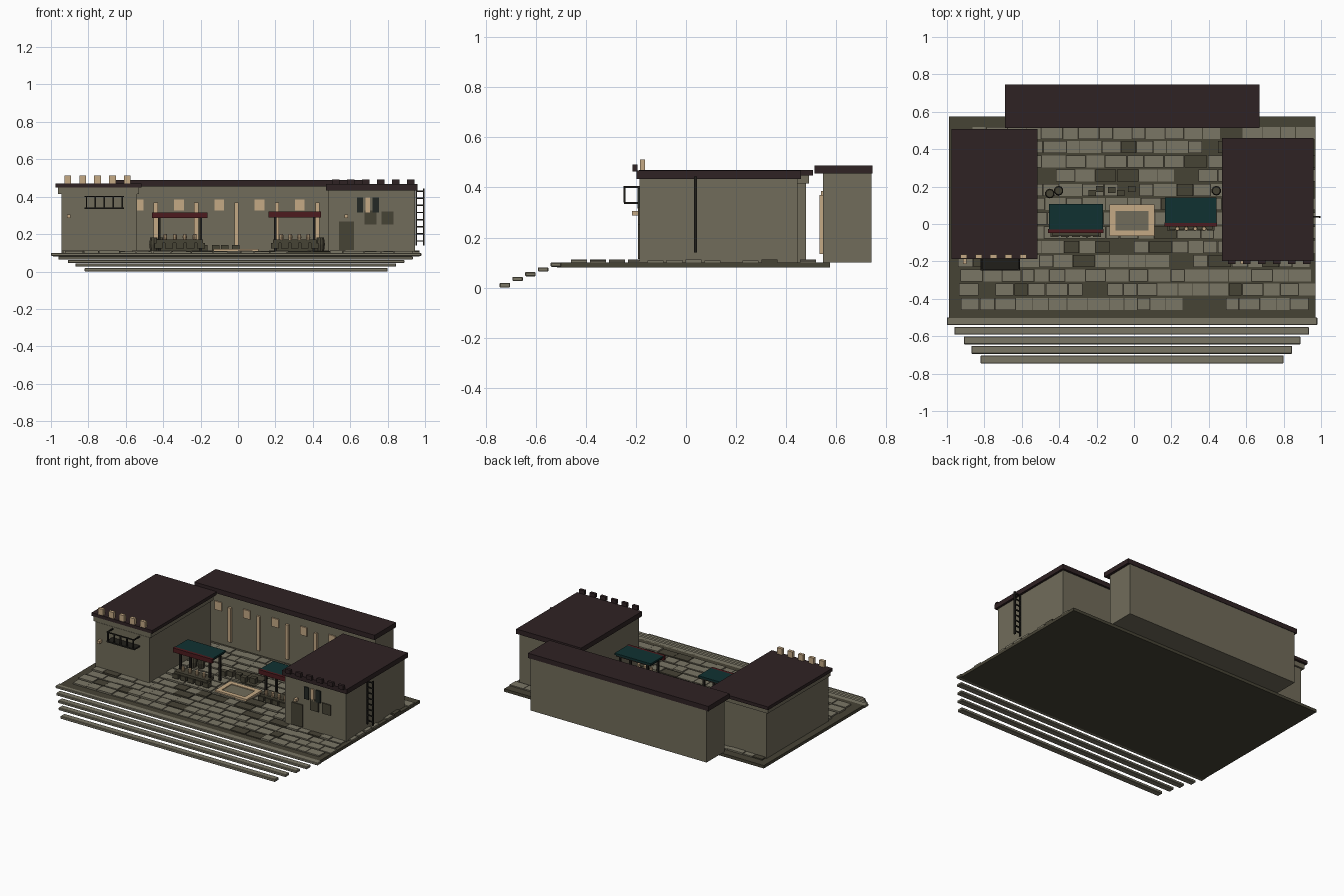
import bpy, bmesh, random
from mathutils import Matrix, Vector

if "Cube" in bpy.data.objects:
    bpy.data.objects.remove(bpy.data.objects["Cube"])
random.seed(4)


def mat(name, *rgb):
    m = bpy.data.materials.new(name)
    m.diffuse_color = (*rgb, 1)
    m.use_nodes = True
    m.node_tree.nodes["Principled BSDF"].inputs["Base Color"].default_value = m.diffuse_color
    return m


STONE = mat("light stone", .195, .18, .13)
WALL = mat("wall plaster", .165, .15, .103)
DARK = mat("dark stone", .062, .056, .036)
ROOF = mat("roof brown", .028, .016, .017)
CREAM = mat("cream", .56, .40, .235)
TEAL = mat("teal cloth", .005, .031, .031)
RED = mat("red cloth", .075, .011, .013)
IRON = mat("black iron", .014, .013, .010)
SHUT = mat("shutter green", .017, .022, .018)


def boxes(name, mats, items):
    """One object from boxes (x0, x1, y0, y1, z0, z1[, material index])."""
    bm = bmesh.new()
    for it in items:
        x0, x1, y0, y1, z0, z1 = it[:6]
        m = Matrix.Translation(((x0+x1)/2, (y0+y1)/2, (z0+z1)/2)) @ Matrix.Diagonal((x1-x0, y1-y0, z1-z0, 1))
        r = bmesh.ops.create_cube(bm, size=1, matrix=m)
        for f in {f for v in r["verts"] for f in v.link_faces}:
            f.material_index = it[6] if len(it) > 6 else 0
    return finish(name, bm, mats)


def finish(name, bm, mats):
    me = bpy.data.meshes.new(name)
    bm.to_mesh(me)
    bm.free()
    for m in (mats if isinstance(mats, list) else [mats]):
        me.materials.append(m)
    ob = bpy.data.objects.new(name, me)
    bpy.context.collection.objects.link(ob)
    return ob


def barrel(name, x, y, r, z0, z1, m):
    bm = bmesh.new()
    h = (z1 - z0) / 2
    for a, b, c in ((.8, 1, z0 + h / 2), (1, .8, z0 + 1.5 * h)):
        bmesh.ops.create_cone(bm, cap_ends=True, segments=10, radius1=r*a, radius2=r*b,
                              depth=h, matrix=Matrix.Translation((x, y, c)))
    return finish(name, bm, m)


# Front steps
for i, (x0, x1, z) in enumerate([(-.82, .80, 0), (-.87, .845, .024), (-.91, .89, .043),
                                 (-.96, .935, .062), (-1, .98, .081)]):
    y = -.745 + i * .051
    s = boxes(f"step_{i+1}", STONE, [(x0, x1, y, y + .042, z + .002 * (i > 0), z + .019)])
    b = s.modifiers.new("bevel", 'BEVEL')
    b.width, b.segments = .003, 1

# Terrace slab and paving
boxes("terrace", DARK, [(-.99, .97, -.515, .575, .08, .10)])
tiles = []
for row in range(13):
    y = .487 - row * .0762
    x = -.945 + random.uniform(0, .03)
    while x < .93:
        w = min(random.uniform(.065, .125), .97 - x)
        tiles.append((x, x + w, y - .032, y + .032, .099, random.uniform(.105, .112),
                      1 if random.random() < .16 else 0))
        x += w + .004
boxes("paving", [STONE, DARK], tiles)

# Buildings
boxes("left_wing_walls", WALL, [(-.945, -.54, -.185, .48, .10, .415)])
boxes("left_wing_cornice", WALL, [(-.962, -.53, -.183, .492, .415, .45)])
boxes("left_wing_roof", ROOF, [(-.975, -.517, -.187, .508, .448, .47)])
boxes("right_wing_walls", WALL, [(.485, .945, -.185, .445, .10, .436)])
boxes("right_wing_roof", ROOF, [(.47, .96, -.197, .46, .434, .467)])
boxes("rear_hall_walls", WALL, [(-.675, .655, .548, .742, .10, .457)])
boxes("rear_hall_roof", ROOF, [(-.69, .672, .514, .745, .455, .488)])

# Rear hall pilasters and windows
boxes("hall_pilasters", CREAM, [(x - .011, x + .011, .533, .55, .135, .37)
                                for x in (-.44 + .2165 * i for i in range(5))])
boxes("hall_windows", CREAM, [(x - .026, x + .026, .54, .55, .327, .385)
                              for x in (-.53 + .2150 * i for i in range(5))])

# Roof edge blocks
boxes("left_roof_blocks", CREAM, [(x - .018, x + .018, -.184, -.163, .468, .512)
                                  for x in (-.91 + .0795 * i for i in range(5))])
boxes("right_roof_blocks", ROOF, [(x - .02, x + .02, -.213, -.193, .464, .492)
                                  for x in (.523 + .08 * i for i in range(6))])

# Balcony on the left wing
rail = [(-.82, -.61, -.247, -.185, .333, .342), (-.82, -.61, -.248, -.242, .398, .405)]
rail += [(x - .004, x + .004, -.249, -.241, .34, .405) for x in (-.81 + .0475 * i for i in range(5))]
rail += [(x - .004, x + .004, -.245, -.185, .398, .405) for x in (-.815, -.615)]
boxes("balcony", IRON, rail)

# Wall lamps
for n, x in (("left", -.905), ("right", .578)):
    boxes(n + "_lamp", CREAM, [(x - .009, x + .009, -.215, -.183, .287, .305)])

# Right wing door, shutters and panels
boxes("door", DARK, [(.54, .62, -.192, -.184, .115, .267)])
boxes("shutters", SHUT, [(.635, .667, -.193, -.184, .315, .397), (.72, .755, -.193, -.184, .315, .397)])
boxes("window", CREAM, [(.682, .705, -.192, -.184, .315, .395)])
boxes("wall_panels", DARK, [(.677, .74, -.192, -.184, .25, .325), (.768, .832, -.192, -.184, .25, .322)])

# Ladder on the right side
boxes("ladder", IRON, [(x - .004, x + .004, .032, .044, .14, .443) for x in (.952, .994)]
      + [(.95, .995, .034, .042, z, z + .007) for z in (.16 + .038 * i for i in range(8))])


# Market stalls
def stall(name, x0, x1, y0, y1, z, cups):
    w = x1 - x0
    boxes(name + "_canopy", TEAL, [(x0, x1, y0, y1, z, z + .012)])
    boxes(name + "_canopy_frame", IRON, [(x0 + .008, x1 - .008, y0 + .01, y1 - .005, z - .01, z)])
    boxes(name + "_valance", RED, [(x0 - .004, x1 + .003, y0 - .018, y0 + .002, z - .018, z + .012)])
    boxes(name + "_posts", IRON, [(x - .007, x + .007, y - .006, y + .006, .10, z)
                                  for x in (x0 + .033, x1 - .033) for y in (y0 + .012, y1 - .015)])
    boxes(name + "_counter", DARK, [(x0 + .02, x1 - .02, y0 - .035, y0 + .04, .153, .170),
                                    (x0 + .04, x1 - .04, y0 - .005, y0 + .03, .10, .153)])
    for i in range(5):
        x = x0 + .03 + i * (w - .06) / 4
        boxes(f"{name}_stool_{i+1}", DARK, [(x - .021, x + .021, y0 - .04, y0 - .005, .122, .152)])
    for i in range(4):
        x = x0 + .065 + i * (w - .13) / 3
        barrel(f"{name}_jar_{i+1}", x, y0 + cups, .012, .168, .20, CREAM)


stall("left_stall", -.455, -.167, -.03, .107, .303, -.005)
stall("right_stall", .167, .44, .005, .143, .308, -.03)

# Barrels and crates
for i, (x, y) in enumerate([(-.45, .163), (-.403, .178), (.44, .178)]):
    barrel(f"barrel_{i+1}", x, y, .026, .108, .182, DARK)
boxes("crates", DARK, [(x - .02, x + .02, y - .016, y + .016, .108, .143) for x, y in
                       [(-.222, .165), (-.182, .188), (-.12, .182), (-.07, .165), (-.012, .187)]])

# Courtyard basin with cream border
boxes("basin_border", CREAM, [(-.13, .11, .07, .103, .10, .12), (-.13, .11, -.065, -.035, .10, .12),
                              (-.13, -.098, -.035, .07, .10, .12), (.078, .11, -.035, .07, .10, .12)])
boxes("basin_floor", WALL, [(-.1, .08, -.037, .072, .10, .115)])
